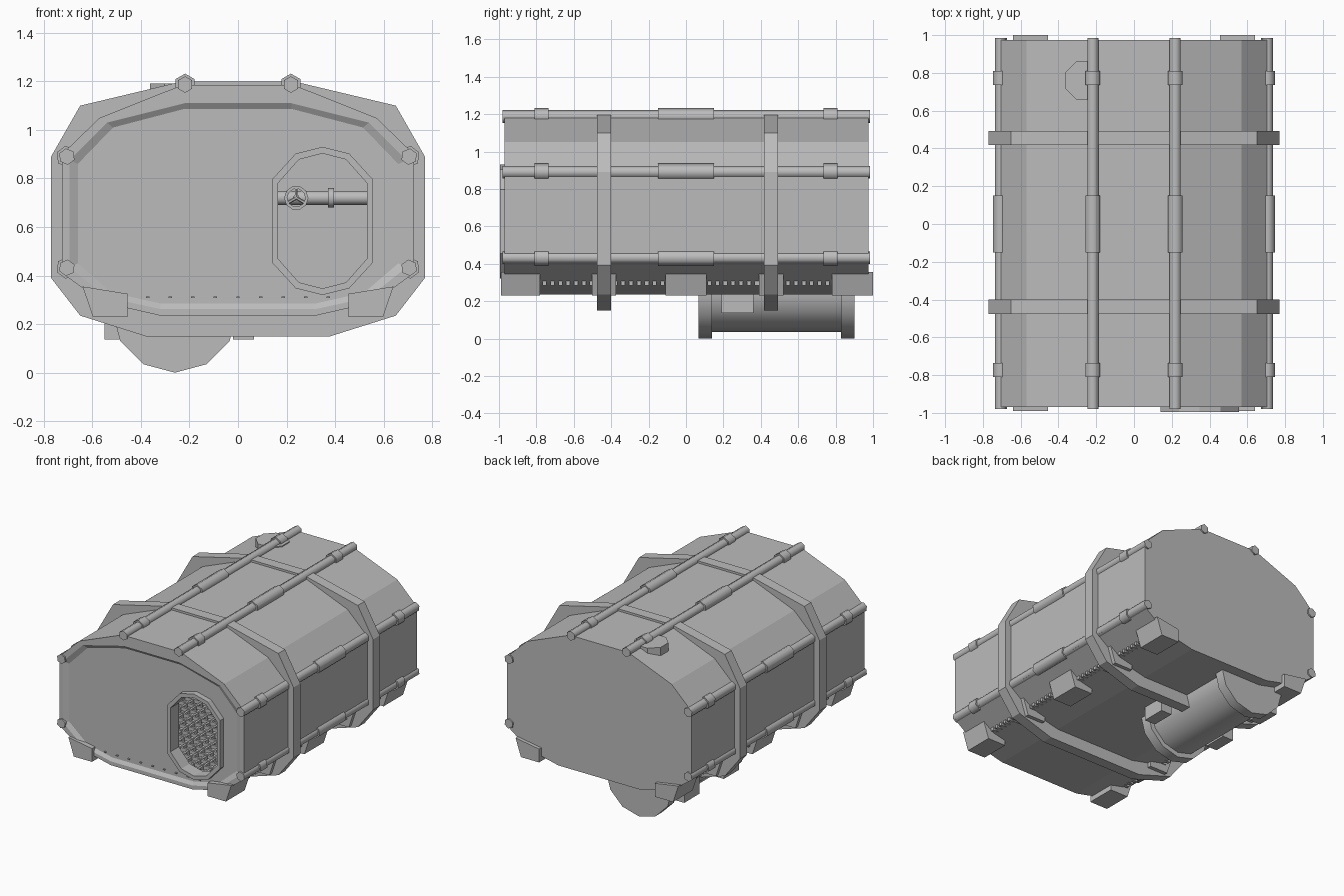
import bpy, bmesh, math
from mathutils import Matrix, Vector

cube = bpy.data.objects.get("Cube")
if cube:
    bpy.data.objects.remove(cube, do_unlink=True)

grey = bpy.data.materials.new("plain_grey")
grey.use_nodes = True
grey.diffuse_color = (0.5, 0.5, 0.5, 1)
grey.node_tree.nodes["Principled BSDF"].inputs["Base Color"].default_value = (0.5, 0.5, 0.5, 1)


def finish(bm, name, smooth=0):
    bmesh.ops.recalc_face_normals(bm, faces=bm.faces[:])
    me = bpy.data.meshes.new(name)
    bm.to_mesh(me)
    bm.free()
    if smooth:
        me.shade_smooth()
        me.set_sharp_from_angle(angle=math.radians(smooth))
    me.materials.append(grey)
    ob = bpy.data.objects.new(name, me)
    bpy.context.collection.objects.link(ob)
    return ob


def mirrored(half):
    """Full outline from the +x half, listed top to bottom."""
    return half + [(-x, z) for x, z in reversed(half)]


def loop(bm, pts, y):
    vs = [bm.verts.new((x, y, z)) for x, z in pts]
    es = [bm.edges.new((vs[i - 1], vs[i])) for i in range(len(vs))]
    return vs, es


def bridge(bm, a, b):
    for i in range(len(a)):
        bm.faces.new((a[i - 1], a[i], b[i], b[i - 1]))


def add_box(bm, x, y, z):
    c = [(x[0] + x[1]) / 2, (y[0] + y[1]) / 2, (z[0] + z[1]) / 2]
    s = (x[1] - x[0], y[1] - y[0], z[1] - z[0], 1)
    bmesh.ops.create_cube(bm, size=1, matrix=Matrix.Translation(c) @ Matrix.Diagonal(s))


def add_rod(bm, p, q, r, sides, spin=0):
    p, q = Vector(p), Vector(q)
    rot = (q - p).to_track_quat('Z', 'Y').to_matrix().to_4x4()
    m = Matrix.Translation((p + q) / 2) @ rot @ Matrix.Rotation(spin, 4, 'Z')
    bmesh.ops.create_cone(bm, cap_ends=True, segments=sides, radius1=r, radius2=r,
                          depth=(q - p).length, matrix=m)


def prism(name, pts, y0, y1):
    bm = bmesh.new()
    a, b = loop(bm, pts, y0)[0], loop(bm, pts, y1)[0]
    bridge(bm, a, b)
    bm.faces.new(a)
    bm.faces.new(b)
    return finish(bm, name)


def ring(name, outer, inner, y0, y1):
    bm = bmesh.new()
    loops = [loop(bm, p, y)[0] for p, y in
             ((outer, y0), (outer, y1), (inner, y1), (inner, y0))]
    for i in range(4):
        bridge(bm, loops[i - 1], loops[i])
    return finish(bm, name)


# Outlines
hull = mirrored([(.23, 1.185), (.57, 1.05), (.725, .9), (.725, .41), (.56, .29), (.32, .235)])
rim = mirrored([(.22, 1.11), (.54, 1.03), (.695, .875), (.695, .435), (.54, .31), (.32, .262)])
panel = mirrored([(.22, 1.087), (.515, 1.01), (.66, .86), (.66, .45), (.52, .33), (.32, .285)])
band = mirrored([(.23, 1.2), (.65, 1.1), (.77, .89), (.77, .39), (.65, .235), (.38, .15)])


def door_outline(w, h):
    half = [(0, h), (.53 * w, .91 * h), (w, .56 * h), (w, -.56 * h), (.53 * w, -.91 * h), (0, -h)]
    pts = half + [(-x, z) for x, z in half[-2:0:-1]]
    return [(.348 + x, .625 + z) for x, z in pts]


door_in, door_out = door_outline(.183, .278), door_outline(.208, .305)

# Hollow body with recessed front panel and open doorway
bm = bmesh.new()
back = loop(bm, hull, .975)[0]
front = loop(bm, hull, -.97)[0]
lip = loop(bm, rim, -.97)[0]
pan, pan_e = loop(bm, panel, -.955)
for a, b in ((back, front), (front, lip), (lip, pan)):
    bridge(bm, a, b)
bm.faces.new(back)
hole, hole_e = loop(bm, door_in, -.955)
hole2, hole2_e = loop(bm, door_in, -.9)
room, room_e = loop(bm, panel, -.9)
room_back = loop(bm, panel, .93)[0]
bridge(bm, hole, hole2)
bridge(bm, room, room_back)
bm.faces.new(room_back)
bmesh.ops.triangle_fill(bm, use_beauty=True, edges=pan_e + hole_e)
bmesh.ops.triangle_fill(bm, use_beauty=True, edges=room_e + hole2_e)
finish(bm, "hull")
ring("door_frame", door_out, door_in, -.995, -.95)

# Floor grating inside
bm = bmesh.new()
for i in range(-8, 9):
    add_box(bm, (i * .07 - .008, i * .07 + .008), (-.89, .92), (.3, .325))
for i in range(-12, 13):
    add_box(bm, (-.58, .58), (i * .072 - .008, i * .072 + .008), (.305, .33))
finish(bm, "floor_grating")

# Inner pipe with coupling and valve wheel
bm = bmesh.new()
add_rod(bm, (-.6, .86, .72), (.64, .86, .72), .029, 12)
add_rod(bm, (.37, .86, .72), (.395, .86, .72), .04, 12)
add_rod(bm, (.24, .86, .72), (.24, .78, .72), .014, 8)
finish(bm, "inner_pipe", 50)
wheel = [(.24 + .05 * math.cos(i * math.pi / 5), .72 + .05 * math.sin(i * math.pi / 5))
         for i in range(10)]
wheel_in = [(.24 + (x - .24) * .75, .72 + (z - .72) * .75) for x, z in wheel]
ring("valve_wheel", wheel, wheel_in, .775, .79)
bm = bmesh.new()
for k in range(3):
    t = math.radians(90 + 120 * k)
    add_rod(bm, (.24, .782, .72), (.24 + .04 * math.cos(t), .782, .72 + .04 * math.sin(t)), .007, 6)
finish(bm, "valve_spokes")

# Two reinforcing bands around the body
inner_band = [(x * .97, .7 + (z - .7) * .97) for x, z in hull]
for name, y in (("front_band", -.438), ("rear_band", .455)):
    ring(name, band, inner_band, y - .038, y + .038)

# Long edge tubes with couplings
tubes = [("roof", .218, 1.187, 0), ("upper_side", .705, .89, .65), ("lower_side", .705, .432, -.65)]
for label, tx, tz, spin in tubes:
    for side, s in (("left", 1), ("right", -1)):
        bm = bmesh.new()
        x = s * tx
        for y0, y1, r in ((-.98, .985, .034), (-.15, .15, .045),
                          (-.81, -.735, .045), (.735, .81, .045)):
            add_rod(bm, (x, y0, tz), (x, y1, tz), r, 6, math.pi / 6 + s * spin
                    if label != "roof" else 0)
        # Keep a corner pointing sideways on the roof pair
        finish(bm, f"{label}_tube_{side}", 65)

# Wedge feet along both lower edges
foot = [(.64, .355), (.455, .325), (.455, .23), (.598, .23)]
spans = [("front", -.99, -.78), ("middle", -.11, .11), ("rear", .78, 1.0),
         ("front_band", -.503, -.373), ("rear_band", .39, .52)]
for label, y0, y1 in spans:
    for side, s in (("left", 1), ("right", -1)):
        prism(f"{label}_foot_{side}", [(s * x, z) for x, z in foot], y0, y1)

# Toothed strips under the sides and rivets on the front
bm = bmesh.new()
for s in (-1, 1):
    for i in range(-22, 23):
        x = sorted((s * .54, s * .585))
        add_box(bm, x, (i * .042 - .011, i * .042 + .011), (.285, .318))
finish(bm, "toothed_strips")
bm = bmesh.new()
for i in range(9):
    x = -.372 + i * .093
    add_box(bm, (x - .007, x + .007), (-.966, -.95), (.308, .314))
finish(bm, "front_rivets")

# Round roof hatch
bm = bmesh.new()
add_rod(bm, (-.26, .76, 1.08), (-.26, .76, 1.192), .112, 8, math.pi / 8)
finish(bm, "roof_hatch")

# Underslung tank with end flanges and brackets
bm = bmesh.new()
add_rod(bm, (-.26, .09, .26), (-.26, .88, .26), .225, 12)
finish(bm, "tank_body", 40)
bm = bmesh.new()
for y0, y1 in ((.068, .14), (.83, .9)):
    add_rod(bm, (-.26, y0, .26), (-.26, y1, .26), .26, 12)
finish(bm, "tank_flanges", 40)
bm = bmesh.new()
for x, y in ((.02, .275), (-.51, .275), (-.51, .72)):
    add_box(bm, (x - .04, x + .045), (y - .085, y + .085), (.137, .26))
finish(bm, "tank_brackets")
